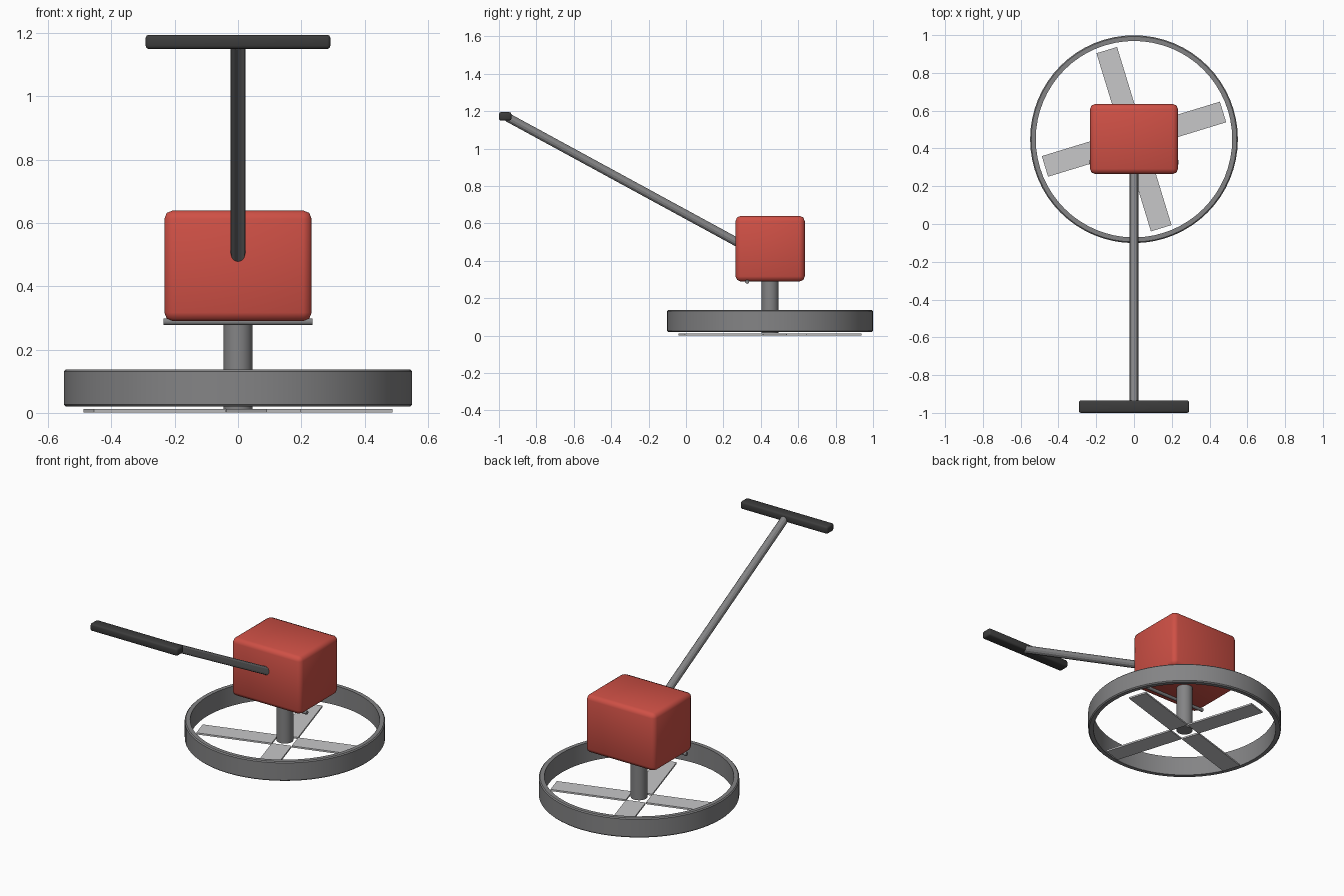
import bpy, bmesh
from math import radians, pi
from mathutils import Vector, Matrix

cube = bpy.data.objects.get("Cube")
if cube:
    bpy.data.objects.remove(cube, do_unlink=True)


def material(name, rgb, metallic=0.0):
    mat = bpy.data.materials.new(name)
    mat.use_nodes = True
    color = (*rgb, 1)
    mat.diffuse_color = color
    node = next(n for n in mat.node_tree.nodes if n.type == 'BSDF_PRINCIPLED')
    node.inputs["Base Color"].default_value = color
    return mat


red = material("red_paint", (0.62, 0.08, 0.06))
steel = material("grey_steel", (0.23, 0.23, 0.235))
silver = material("light_blade_metal", (0.57, 0.57, 0.58))
black = material("dark_rubber", (0.045, 0.045, 0.045))

HUB_Y = 0.449


def finish(obj, name, mat, bevel=0, segments=2, smooth=None):
    obj.name = obj.data.name = name
    obj.data.materials.append(mat)
    if bevel:
        mod = obj.modifiers.new("rounded_edges", 'BEVEL')
        mod.width, mod.segments = bevel, segments
        bpy.ops.object.modifier_apply(modifier=mod.name)
    if smooth:
        bpy.ops.object.shade_smooth_by_angle(angle=radians(smooth))
    return obj


def box(name, low, high, mat, **style):
    low, high = Vector(low), Vector(high)
    bpy.ops.mesh.primitive_cube_add(size=1, location=(low + high) / 2)
    obj = bpy.context.object
    obj.data.transform(Matrix.Diagonal((*(high - low), 1)))
    return finish(obj, name, mat, **style)


def rod(name, start, end, radius, mat, sides=12, **style):
    start, end = Vector(start), Vector(end)
    axis = end - start
    bpy.ops.mesh.primitive_cylinder_add(
        vertices=sides, radius=radius, depth=axis.length, location=(start + end) / 2,
        rotation=axis.to_track_quat('Z', 'Y').to_euler())
    return finish(bpy.context.object, name, mat, **style)


# Guard ring: a rectangular profile spun around the hub
bm = bmesh.new()
profile = [(0.520, 0.020), (0.544, 0.020), (0.550, 0.026),
           (0.550, 0.131), (0.544, 0.137), (0.520, 0.137)]
verts = [bm.verts.new((r, 0, z)) for r, z in profile]
edges = [bm.edges.new((verts[i - 1], verts[i])) for i in range(len(verts))]
bmesh.ops.spin(bm, geom=verts + edges, cent=(0, 0, 0), axis=(0, 0, 1),
               angle=2 * pi, steps=64)
bmesh.ops.remove_doubles(bm, verts=bm.verts, dist=0.0005)
bmesh.ops.recalc_face_normals(bm, faces=bm.faces)
mesh = bpy.data.meshes.new("guard_ring")
bm.to_mesh(mesh)
bm.free()
ring = bpy.data.objects.new("guard_ring", mesh)
bpy.context.collection.objects.link(ring)
ring.location.y = HUB_Y
bpy.ops.object.select_all(action='DESELECT')
ring.select_set(True)
bpy.context.view_layer.objects.active = ring
finish(ring, "guard_ring", steel, smooth=40)

# Four flat blades around the hub
for i in range(4):
    blade = box(f"blade_{i + 1}", (0.058, -0.057, 0.002), (0.493, 0.057, 0.012), silver)
    offset = blade.location.copy()
    blade.data.transform(Matrix.Translation(offset))
    blade.location = (0, HUB_Y, 0)
    blade.rotation_euler.z = radians(17 + 90 * i)

# Drive shaft, engine housing and the small cross bar below it
rod("drive_shaft", (0, HUB_Y, 0.013), (0, HUB_Y, 0.32), 0.046, steel, sides=32, smooth=40)
box("engine_housing", (-0.233, 0.265, 0.29), (0.233, 0.635, 0.64), red,
    bevel=0.027, segments=2, smooth=60)
rod("cross_bar", (-0.235, 0.327, 0.288), (0.235, 0.327, 0.288), 0.011, steel, smooth=40)

# Sloping handle and its grip
rod("handle_pole", (0, 0.30, 0.485), (0, -0.955, 1.168), 0.023, steel)
box("handle_grip", (-0.292, -1.0, 1.15), (0.292, -0.934, 1.195), black,
    bevel=0.01, segments=2, smooth=60)
